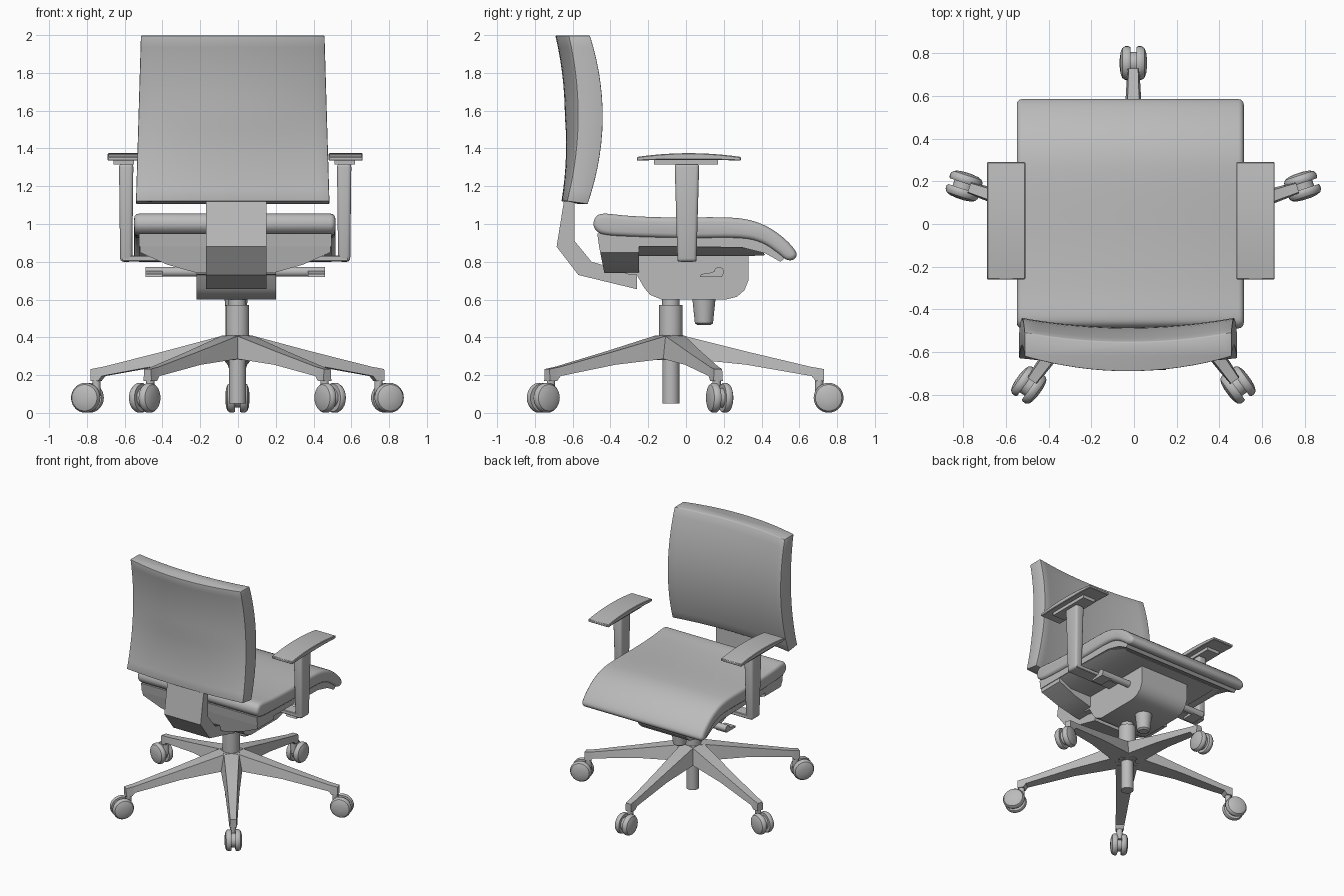
import bpy, bmesh, math
from mathutils import Vector, Matrix

cube = bpy.data.objects.get("Cube")
if cube:
    bpy.data.objects.remove(cube, do_unlink=True)

grey = bpy.data.materials.new("plain grey")
grey.use_nodes = True
grey.diffuse_color = (0.5, 0.5, 0.5, 1)
grey.node_tree.nodes["Principled BSDF"].inputs["Base Color"].default_value = (0.5, 0.5, 0.5, 1)
parts = []


def finish(name, bm, bevel=0, segments=3, matrix=None):
    """Bevel the sharp edges, place the mesh and link it as an object."""
    bmesh.ops.recalc_face_normals(bm, faces=bm.faces)
    if bevel:
        edges = [e for e in bm.edges if e.calc_face_angle(0) > 0.7]
        bmesh.ops.bevel(bm, geom=edges, offset=bevel, segments=segments,
                        profile=0.5, affect='EDGES', clamp_overlap=True)
    if matrix:
        bm.transform(matrix)
    mesh = bpy.data.meshes.new(name)
    bm.to_mesh(mesh)
    bm.free()
    mesh.materials.append(grey)
    obj = bpy.data.objects.new(name, mesh)
    bpy.context.collection.objects.link(obj)
    parts.append(obj)
    return obj


def loft(name, rings, **kw):
    """Skin a row of equal-length closed rings and cap both ends."""
    bm = bmesh.new()
    rows = [[bm.verts.new(p) for p in ring] for ring in rings]
    n = len(rows[0])
    for a, b in zip(rows, rows[1:]):
        for i in range(n):
            j = (i + 1) % n
            bm.faces.new((a[i], a[j], b[j], b[i]))
    bm.faces.new(rows[0])
    bm.faces.new(rows[-1])
    return finish(name, bm, **kw)


def prism(name, profile, x0, x1, **kw):
    """Extrude a side profile of (y, z) points across x."""
    return loft(name, [[(x, y, z) for y, z in profile] for x in (x0, x1)], **kw)


def box_ring(x0, x1, y0, y1, z):
    return [(x0, y0, z), (x1, y0, z), (x1, y1, z), (x0, y1, z)]


def box(name, x0, x1, y0, y1, z0, z1, **kw):
    return loft(name, [box_ring(x0, x1, y0, y1, z) for z in (z0, z1)], **kw)


def lathe(name, profile, matrix, sides=28):
    """Turn (radius, height) points about local z."""
    turns = [math.tau * i / sides for i in range(sides)]
    rings = [[(r * math.cos(t), r * math.sin(t), h) for t in turns] for r, h in profile]
    return loft(name, rings, matrix=matrix)


def smooth_loop(points, steps=4):
    """Closed smooth curve through the points."""
    p = [Vector(q) for q in points]
    n, out = len(p), []
    for i in range(n):
        a, b, c, d = p[i - 1], p[i], p[(i + 1) % n], p[(i + 2) % n]
        for k in range(steps):
            t = k / steps
            out.append(tuple(0.5 * (2 * b + (c - a) * t + (2 * a - 5 * b + 4 * c - d) * t**2
                                    + (3 * b - a - 3 * c + d) * t**3)))
    return out


at = Matrix.Translation

# Seat cushion with a waterfall front
cushion = [(-0.49, 1.0), (-0.475, 1.04), (-0.43, 1.055), (-0.3, 1.043), (-0.1, 1.035),
           (0.2, 1.035), (0.34, 1.02), (0.45, 0.975), (0.54, 0.905), (0.585, 0.845),
           (0.57, 0.812), (0.53, 0.812), (0.48, 0.85), (0.4, 0.9), (0.28, 0.925),
           (0, 0.925), (-0.3, 0.933), (-0.43, 0.943), (-0.475, 0.965)]
prism("seat_cushion", smooth_loop(cushion), -0.55, 0.515, bevel=0.025)

# Seat shell: rim, tapered underside and deep rear pan
prism("seat_shell", [(-0.47, 0.95), (0, 0.94), (0.27, 0.94), (0.42, 0.9), (0.53, 0.825),
                     (0.5, 0.8), (0.42, 0.845), (0.3, 0.875), (0, 0.88), (-0.46, 0.88)],
      -0.525, 0.495)
under = [(-0.46, 0.885), (0.28, 0.885), (0.4, 0.86), (0.42, 0.835), (0.33, 0.83), (-0.44, 0.83)]
loft("seat_underside", [[(-0.015 + s * (0.51 if z > 0.84 else 0.4), y, z) for y, z in under]
                        for s in (-1, 1)])
loft("rear_pan", [[(-0.015 + x, y + (0.88 - z) * lean, z) for x, z in
                   ((-0.505, 0.88), (-0.505, 0.85), (-0.36, 0.785), (-0.2, 0.74),
                    (0.2, 0.74), (0.36, 0.785), (0.505, 0.85), (0.505, 0.88))]
                  for y, lean in ((-0.46, 0.2), (-0.25, 0))])

# Tilt mechanism housing, levers and tension knob
prism("mechanism", [(-0.32, 0.84), (0.33, 0.84), (0.33, 0.7), (0.31, 0.65), (0.27, 0.615),
                    (0.21, 0.6), (-0.13, 0.6), (-0.19, 0.625), (-0.22, 0.66),
                    (-0.26, 0.73), (-0.32, 0.735)], -0.22, 0.2)
for side in (-1, 1):
    turn = at((-0.015, 0.175, 0.747)) @ Matrix.Rotation(side * math.pi / 2, 4, 'Y')
    lathe("lever_rod", [(0.026, 0.15), (0.026, 0.475)], turn, 16)
    x = -0.015 + side * 0.43
    prism("lever_paddle", [(0.075, 0.72), (0.19, 0.72), (0.2, 0.745), (0.15, 0.75),
                           (0.12, 0.74), (0.08, 0.735)], x - 0.045, x + 0.045)
lathe("tension_knob", [(0.035, 0.465), (0.048, 0.475), (0.062, 0.61)], at((-0.01, 0.095, 0)))

# Back support bracket
prism("back_bracket", [(-0.59, 1.16), (-0.59, 0.91), (-0.5, 0.8), (-0.26, 0.73),
                       (-0.26, 0.655), (-0.57, 0.73), (-0.685, 0.88), (-0.64, 1.16)],
      -0.17, 0.15)

# Backrest, curved in both directions
rings = []
cols = [i / 8 - 1 for i in range(17)]
for k in range(15):
    f = k / 14
    z = 1.105 + 0.893 * f
    s = (z - 1.57) / 0.45
    half = 0.512 - 0.026 * f
    front = [(-0.028 + half * u, -0.44 - 0.075 * s * s - 0.045 * (1 - u * u), z) for u in cols]
    hollow = 0.07 - 0.04 * max(0, -s)
    back = [(-0.028 + half * u, -0.572 - 0.055 * s * s - hollow * (1 - u * u),
             z + 0.015 * (1 - f)) for u in reversed(cols)]
    rings.append(front + back)
loft("backrest", rings, bevel=0.006, segments=2)

# Armrests
arc = [(0.29 - 0.55 * i / 12, 1.355 + 0.02 * (1 - (i / 6 - 1) ** 2)) for i in range(13)]
for side in (-1, 1):
    mid = -0.015 + side * 0.585
    pad = [(-0.26, 1.335), (-0.13, 1.34), (0.16, 1.34), (0.29, 1.335)]
    prism("arm_pad", arc + pad, mid - 0.09, mid + 0.09, bevel=0.004, segments=1)
    box("arm_pad_mount", mid - 0.06, mid + 0.05, -0.17, 0.17, 1.315, 1.342)
    post = mid - side * 0.008
    loft("arm_post", [box_ring(post - w, post + w, 0.005 - d, 0.005 + d, z)
                      for w, d, z in ((0.032, 0.05, 0.8), (0.038, 0.065, 1.32))],
         bevel=0.018)
    ends = sorted((mid + side * 0.015, side * 0.15))
    box("arm_foot", ends[0], ends[1], -0.045, 0.055, 0.802, 0.832, bevel=0.004, segments=1)

# Gas column
centre = Vector((-0.003, -0.08, 0))
lathe("column", [(0.045, 0.05), (0.045, 0.28), (0.062, 0.28), (0.062, 0.57),
                 (0.046, 0.57), (0.046, 0.61)], at(centre))

# Five-star base with twin-wheel casters
wheel = [(0.03, 0.014), (0.074, 0.014), (0.079, 0.022), (0.079, 0.038),
         (0.07, 0.052), (0.05, 0.06), (0.02, 0.064)]
for i in range(5):
    spoke = at(centre) @ Matrix.Rotation(math.radians(18 + 72 * i), 4, 'Z')
    sections = [(0, 0.06, 0.085, 0.28, 0.412), (0.06, 0.055, 0.08, 0.29, 0.41),
                (0.4, 0.038, 0.052, 0.255, 0.325), (0.745, 0.024, 0.032, 0.195, 0.243),
                (0.765, 0.024, 0.03, 0.17, 0.24), (0.81, 0.022, 0.026, 0.17, 0.232)]
    loft("base_leg", [[(r, -b, lo), (r, b, lo), (r, t, hi), (r, -t, hi)]
                      for r, t, b, lo, hi in sections], matrix=spoke)
    lathe("caster_stem", [(0.022, 0.09), (0.022, 0.18)], spoke @ at((0.785, 0, 0)), 14)
    hub = spoke @ at((0.835, 0, 0.08))
    for side in (-1, 1):
        lathe("caster_wheel", wheel, hub @ Matrix.Rotation(side * math.pi / 2, 4, 'X'))
    lathe("caster_core", [(0.052, -0.02), (0.052, 0.02)],
          hub @ Matrix.Rotation(math.pi / 2, 4, 'X'), 20)

# Smooth shading with crisp edges
bpy.ops.object.select_all(action='DESELECT')
for obj in parts:
    obj.select_set(True)
bpy.context.view_layer.objects.active = parts[0]
bpy.ops.object.shade_smooth_by_angle(angle=math.radians(35))
